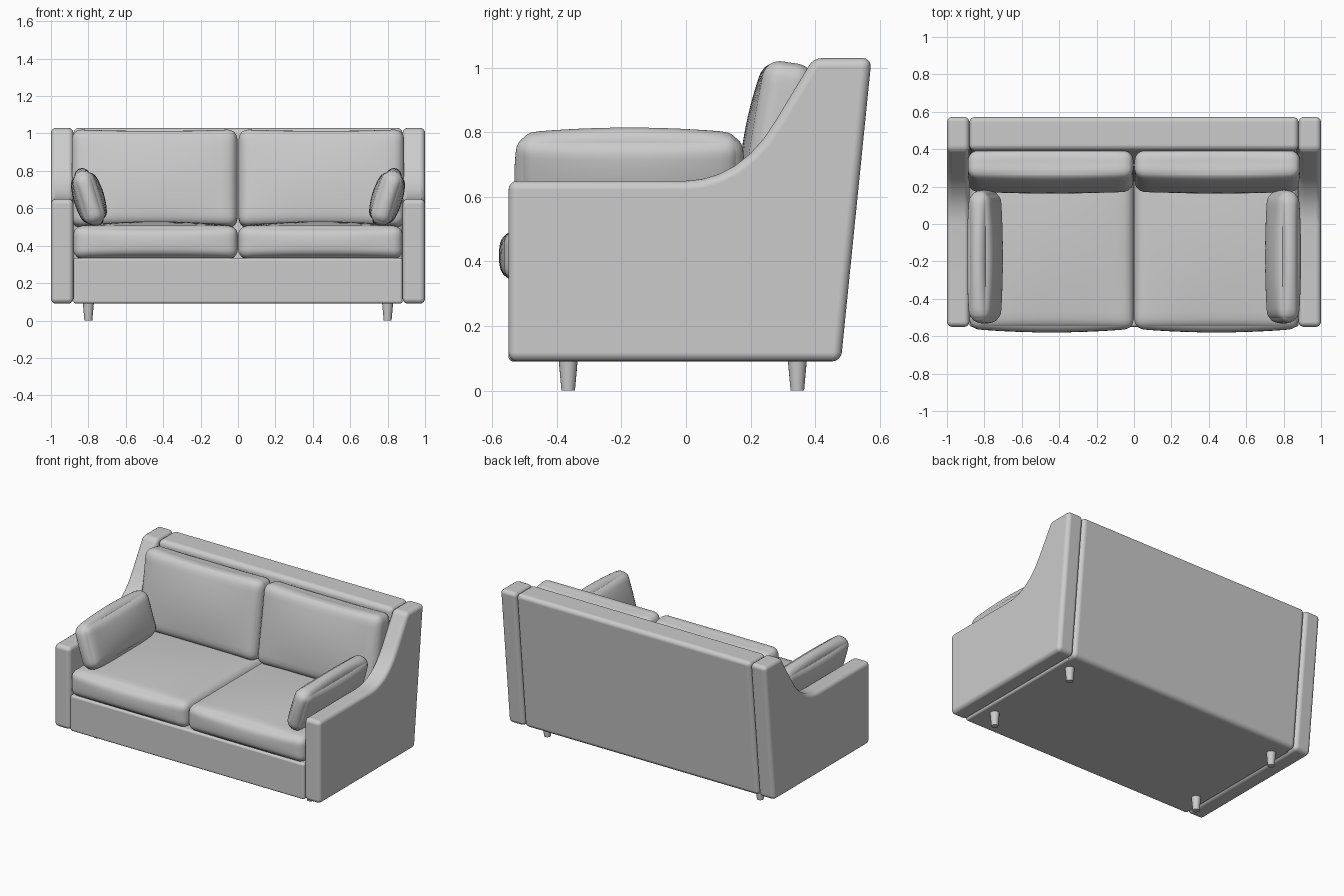
import bpy, bmesh, math
from mathutils import Vector, Matrix

if "Cube" in bpy.data.objects:
    bpy.data.objects.remove(bpy.data.objects["Cube"], do_unlink=True)

fabric = bpy.data.materials.new("light_grey")
fabric.use_nodes = True
GREY = (0.6, 0.6, 0.6, 1)
fabric.diffuse_color = GREY
fabric.node_tree.nodes["Principled BSDF"].inputs["Base Color"].default_value = GREY


def finish(name, bm):
    bmesh.ops.recalc_face_normals(bm, faces=bm.faces)
    mesh = bpy.data.meshes.new(name)
    bm.to_mesh(mesh)
    bm.free()
    mesh.materials.append(fabric)
    mesh.shade_smooth()
    ob = bpy.data.objects.new(name, mesh)
    bpy.context.collection.objects.link(ob)
    return ob


def panel(name, profile, x0, x1, bevel):
    """Extrude a (y, z) outline along x and round its edges."""
    bm = bmesh.new()
    face = bm.faces.new([bm.verts.new((x0, y, z)) for y, z in profile])
    out = bmesh.ops.extrude_face_region(bm, geom=[face])["geom"]
    moved = [v for v in out if isinstance(v, bmesh.types.BMVert)]
    bmesh.ops.translate(bm, verts=moved, vec=(x1 - x0, 0, 0))
    ob = finish(name, bm)
    mod = ob.modifiers.new("rounded_edges", "BEVEL")
    mod.width, mod.segments = bevel, 4
    mod.limit_method, mod.angle_limit = "ANGLE", math.radians(32)
    mod.harden_normals = True
    return ob


def cushion(name, size, centre, radius, puff, tilt=(0, 0, 0)):
    """Rounded box; puff is the extra swell of each axis at mid-face."""
    bm = bmesh.new()
    bmesh.ops.create_cube(bm, size=2)
    bmesh.ops.subdivide_edges(bm, edges=bm.edges[:], cuts=19, use_grid_fill=True)
    half = Vector(size) / 2
    turn = Matrix.Rotation(tilt[1], 3, "Y") @ Matrix.Rotation(tilt[0], 3, "X")
    for v in bm.verts:
        # crowd the grid towards the edges, then round the corners
        u = [math.sin(c * math.pi / 2) for c in v.co]
        p = Vector([c * h for c, h in zip(u, half)])
        core = Vector([max(-h + radius, min(h - radius, c)) for c, h in zip(p, half)])
        d = p - core
        if d.length > 1e-6:
            p = core + d.normalized() * radius
        for i in range(3):
            a, b = u[i - 1], u[i - 2]
            p[i] += puff[i] * u[i] * (1 - a * a) * (1 - b * b)
        v.co = turn @ p + Vector(centre)
    return finish(name, bm)


# Sweeping arm panels
arm_profile = [(-0.55, 0.09), (-0.55, 0.65), (0, 0.65), (0.05, 0.655), (0.1, 0.67),
               (0.15, 0.695), (0.2, 0.735), (0.24, 0.78), (0.28, 0.84),
               (0.395, 1.03), (0.575, 1.03), (0.48, 0.09)]
for side, x0, x1 in (("left", 0.88, 1.0), ("right", -1.0, -0.88)):
    panel(side + "_arm", arm_profile, x0, x1, 0.028)

# Backrest and seat base
panel("backrest", [(0.3, 0.09), (0.395, 1.03), (0.575, 1.03), (0.48, 0.09)],
      -0.88, 0.88, 0.03)
panel("seat_base", [(-0.55, 0.09), (-0.55, 0.335), (0.42, 0.335), (0.42, 0.09)],
      -0.88, 0.88, 0.015)

for side, s in (("left", 1), ("right", -1)):
    # Seat, back and arm cushions
    cushion(side + "_seat_cushion", (0.88, 0.92, 0.175), (s * 0.441, -0.1, 0.418),
            0.05, (0, 0.02, 0.025))
    cushion(side + "_back_cushion", (0.885, 0.155, 0.53), (s * 0.446, 0.283, 0.757),
            0.055, (0, 0.03, -0.012), (math.radians(-9), 0, 0))
    cushion(side + "_arm_pillow", (0.115, 0.69, 0.29), (s * 0.797, -0.175, 0.655),
            0.052, (0.025, 0.012, 0.02), (0, s * math.radians(17), 0))

    # Tapered legs
    for end, y in (("front", -0.365), ("back", 0.345)):
        bm = bmesh.new()
        bmesh.ops.create_cone(bm, cap_ends=True, segments=20, radius1=0.021,
                              radius2=0.03, depth=0.1,
                              matrix=Matrix.Translation((s * 0.8, y, 0.05)))
        leg = finish(side + "_" + end + "_leg", bm)
        bpy.ops.object.select_all(action="DESELECT")
        leg.select_set(True)
        bpy.context.view_layer.objects.active = leg
        bpy.ops.object.shade_smooth_by_angle()
